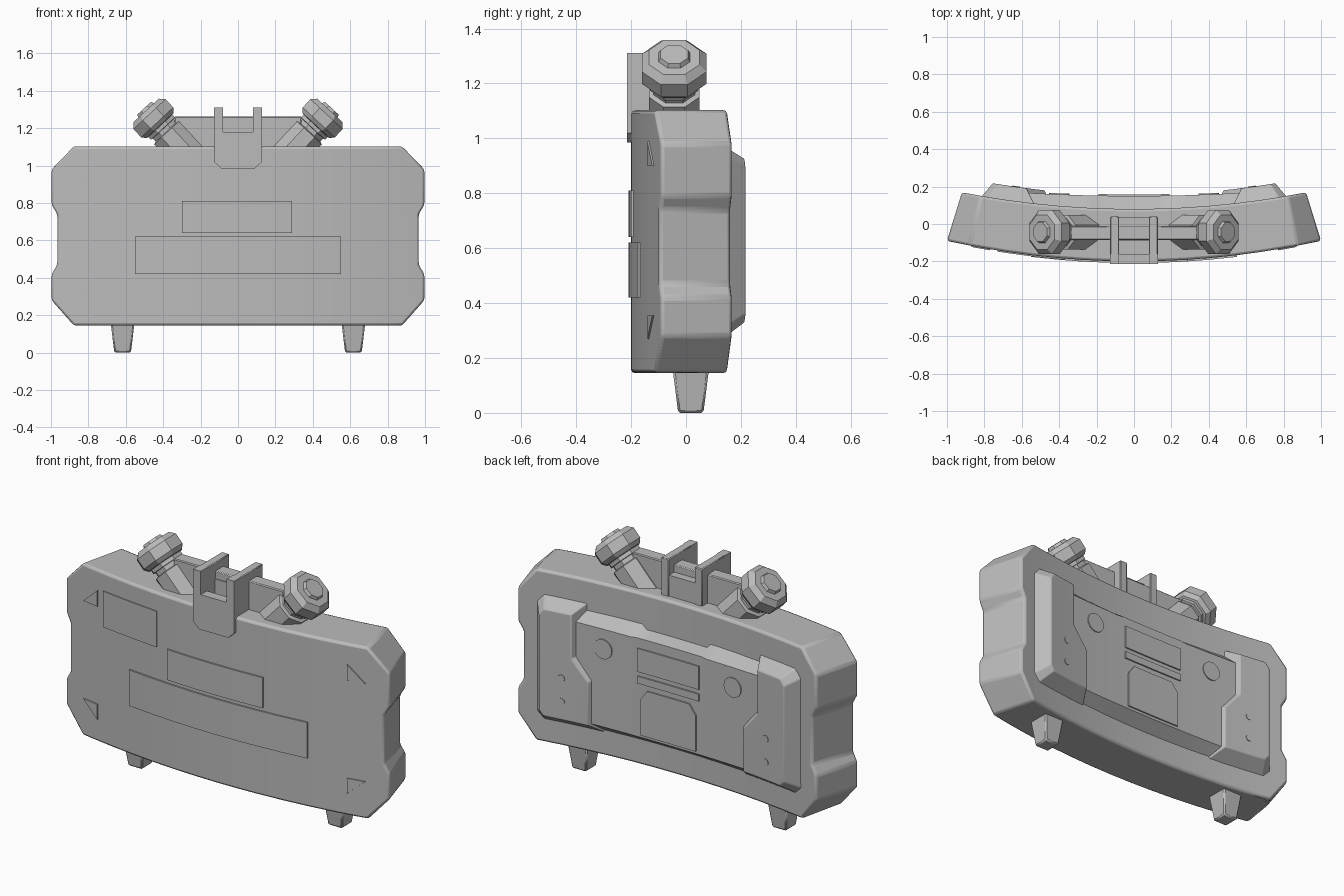
import bpy, bmesh, math
from mathutils import Vector, Matrix

if "Cube" in bpy.data.objects:
    bpy.data.objects.remove(bpy.data.objects["Cube"])

grey = bpy.data.materials.new("matte grey")
grey.diffuse_color = (0.5, 0.5, 0.5, 1)
grey.use_nodes = True
grey.node_tree.nodes["Principled BSDF"].inputs["Base Color"].default_value = grey.diffuse_color


def finish(bm, name, bevel=0.0, segments=2):
    bmesh.ops.recalc_face_normals(bm, faces=bm.faces)
    me = bpy.data.meshes.new(name)
    bm.to_mesh(me)
    bm.free()
    me.materials.append(grey)
    ob = bpy.data.objects.new(name, me)
    bpy.context.collection.objects.link(ob)
    if bevel:
        m = ob.modifiers.new("bevel", 'BEVEL')
        m.width, m.segments = bevel, segments
        m.limit_method, m.angle_limit = 'ANGLE', math.radians(30)
    bpy.ops.object.select_all(action='DESELECT')
    ob.select_set(True)
    bpy.context.view_layer.objects.active = ob
    bpy.ops.object.shade_smooth_by_angle(angle=math.radians(30))
    return ob


def slab(name, near, far, y_near, y_far, bevel=0.0):
    """Loft between two x-z outlines, then bend both sides along y curves of x."""
    bm = bmesh.new()
    a = [bm.verts.new((x, 0, z)) for x, z in near]
    b = [bm.verts.new((x, 1, z)) for x, z in far]
    n = len(a)
    bm.faces.new(a)
    bm.faces.new(b[::-1])
    for i in range(n):
        j = (i + 1) % n
        bm.faces.new((a[i], b[i], b[j], a[j]))
    for i in range(-6, 7):
        bmesh.ops.bisect_plane(bm, geom=bm.verts[:] + bm.edges[:] + bm.faces[:],
                               plane_co=(i * 0.135, 0, 0), plane_no=(1, 0, 0))
    for v in bm.verts:
        x, t = v.co.x, v.co.y
        v.co.y = y_near(x) * (1 - t) + y_far(x) * t
    return finish(bm, name, bevel)


def box(name, x0, x1, y0, y1, z0, z1, bevel=0.006, taper=None):
    bm = bmesh.new()
    bmesh.ops.create_cube(bm, size=1)
    for v in bm.verts:
        s = taper if taper and v.co.z < 0 else 1
        v.co = ((x0 + x1) / 2 + v.co.x * (x1 - x0) * s,
                (y0 + y1) / 2 + v.co.y * (y1 - y0) * s,
                (z0 + z1) / 2 + v.co.z * (z1 - z0))
    return finish(bm, name, bevel, 1)


def flip(pts, s):
    return [(x * s, z) for x, z in pts]


def rect(x0, x1, z0, z1):
    return [(x0, z0), (x1, z0), (x1, z1), (x0, z1)]


def disc(cx, cz, r, n=16):
    return [(cx + r * math.cos(2 * math.pi * i / n),
             cz + r * math.sin(2 * math.pi * i / n)) for i in range(n)]


# Depth curves of the bent case
def front(x): return -0.2 + 0.11 * x * x
def back(x): return 0.08 + 0.105 * x * x
def middle(x): return 0.15 + 0.05 * x * x
def column(x): return 0.155 + 0.11 * x * x
def shifted(f, d): return lambda x: f(x) + d


# Main case: cut corners, notched ends, narrower at the back
half = [(0.88, 0.145), (1, 0.28), (1, 0.42), (0.97, 0.47), (0.97, 0.74),
        (1, 0.79), (1, 0.98), (0.88, 1.103)]
half_back = [(x - (0.06 if x < 0.9 else 0.08), z) for x, z in half]
slab("case", half + flip(half, -1)[::-1], half_back + flip(half_back, -1)[::-1],
     front, back, 0.015)

# Raised middle panel on the back, with a lower centre in its top edge
mid = [(0.6, 0.28), (0.6, 0.94), (0.21, 0.94), (0.18, 0.91)]
mid_top = [(0.6, 0.335), (0.6, 0.88), (0.23, 0.88), (0.2, 0.885)]
slab("back_panel", mid + flip(mid, -1)[::-1], mid_top + flip(mid_top, -1)[::-1],
     shifted(back, -0.01), middle)

# Raised side columns on the back, wider in their lower half
base = [(0.43, 0.27), (0.78, 0.27), (0.82, 0.31), (0.82, 0.93), (0.78, 0.975),
        (0.53, 0.975), (0.53, 0.70), (0.43, 0.59)]
top = [(0.48, 0.33), (0.73, 0.33), (0.755, 0.36), (0.755, 0.89), (0.73, 0.925),
       (0.575, 0.925), (0.575, 0.68), (0.48, 0.57)]
for s, side in ((1, "right"), (-1, "left")):
    slab("back_column_" + side, flip(base, s), flip(top, s),
         shifted(back, -0.01), column, 0.005)


# Thin plates
def plate(name, pts, surface, d):
    slab(name, pts, pts, surface, shifted(surface, d))


plate("front_plate_corner", rect(-0.73, -0.37, 0.80, 1.0), front, -0.006)
plate("front_plate_upper", rect(-0.3, 0.29, 0.64, 0.81), front, -0.009)
plate("front_plate_lower", rect(-0.55, 0.55, 0.42, 0.62), front, -0.009)
for s in (1, -1):
    plate("top_triangle", flip([(0.77, 0.9), (0.87, 0.9), (0.77, 0.99)], s), front, -0.006)
    plate("bottom_triangle", flip([(0.77, 0.355), (0.87, 0.355), (0.77, 0.27)], s), front, -0.006)
    plate("back_disc", disc(s * 0.40, 0.77, 0.055), middle, 0.006)
    for z in (0.56, 0.43):
        plate("column_rivet", disc(s * 0.63, z, 0.02, 10), column, 0.004)
plate("back_plate_upper", rect(-0.19, 0.19, 0.70, 0.83), middle, 0.008)
plate("back_plate_bar", rect(-0.19, 0.19, 0.635, 0.675), middle, 0.008)
plate("back_plate_lower", [(-0.17, 0.35), (0.17, 0.35), (0.17, 0.55), (0.13, 0.605),
                           (-0.13, 0.605), (-0.17, 0.55)], middle, 0.008)

# Tapered feet
for s in (1, -1):
    box("foot", s * 0.617 - 0.065, s * 0.617 + 0.065, -0.05, 0.085, 0, 0.17, 0.008, 0.68)

# Sight bracket: front plate, two uprights, block between them
flap = [(-0.09, 0.985), (0.09, 0.985), (0.127, 1.02), (0.127, 1.31), (0.08, 1.31),
        (0.08, 1.18), (-0.08, 1.18), (-0.08, 1.31), (-0.127, 1.31), (-0.127, 1.02)]
slab("sight_front", flap, flap, lambda x: -0.215, lambda x: -0.16)
for s in (1, -1):
    box("sight_upright", s * 0.1035 - 0.0235, s * 0.1035 + 0.0235, -0.165, 0.04, 1.05, 1.31, 0.004)
box("sight_floor", -0.085, 0.085, -0.165, 0.035, 1.05, 1.13, 0)
box("sight_block", -0.085, 0.085, -0.09, 0.035, 1.05, 1.22, 0)

# Bar joining the two plugs
box("cross_bar", -0.34, 0.34, -0.085, -0.01, 1.05, 1.262, 0.005)

# Angled plugs: (radius, distance along the axis) profile spun with eight sides
profile = [(0.1, -0.34), (0.1, -0.05), (0.082, -0.045), (0.082, -0.022), (0.095, -0.02),
           (0.095, 0.0), (0.108, 0.003), (0.127, 0.025), (0.127, 0.085), (0.1, 0.112),
           (0.062, 0.112), (0.054, 0.128)]
for s, side in ((1, "right"), (-1, "left")):
    bm = bmesh.new()
    axis = Vector((s * 0.68, 0, 0.73)).normalized()
    place = Matrix.Translation((s * 0.415, -0.043, 1.213)) @ axis.to_track_quat('Z', 'Y').to_matrix().to_4x4()
    rings = []
    for r, h in profile:
        n = 8
        rings.append([bm.verts.new(place @ Vector((r * math.cos(2 * math.pi * (i + 0.5) / n),
                                                   r * math.sin(2 * math.pi * (i + 0.5) / n), h)))
                      for i in range(n)])
    for lo, hi in zip(rings, rings[1:]):
        for i in range(n):
            j = (i + 1) % n
            bm.faces.new((lo[i], lo[j], hi[j], hi[i]))
    bm.faces.new(rings[0][::-1])
    bm.faces.new(rings[-1])
    finish(bm, "plug_" + side)
